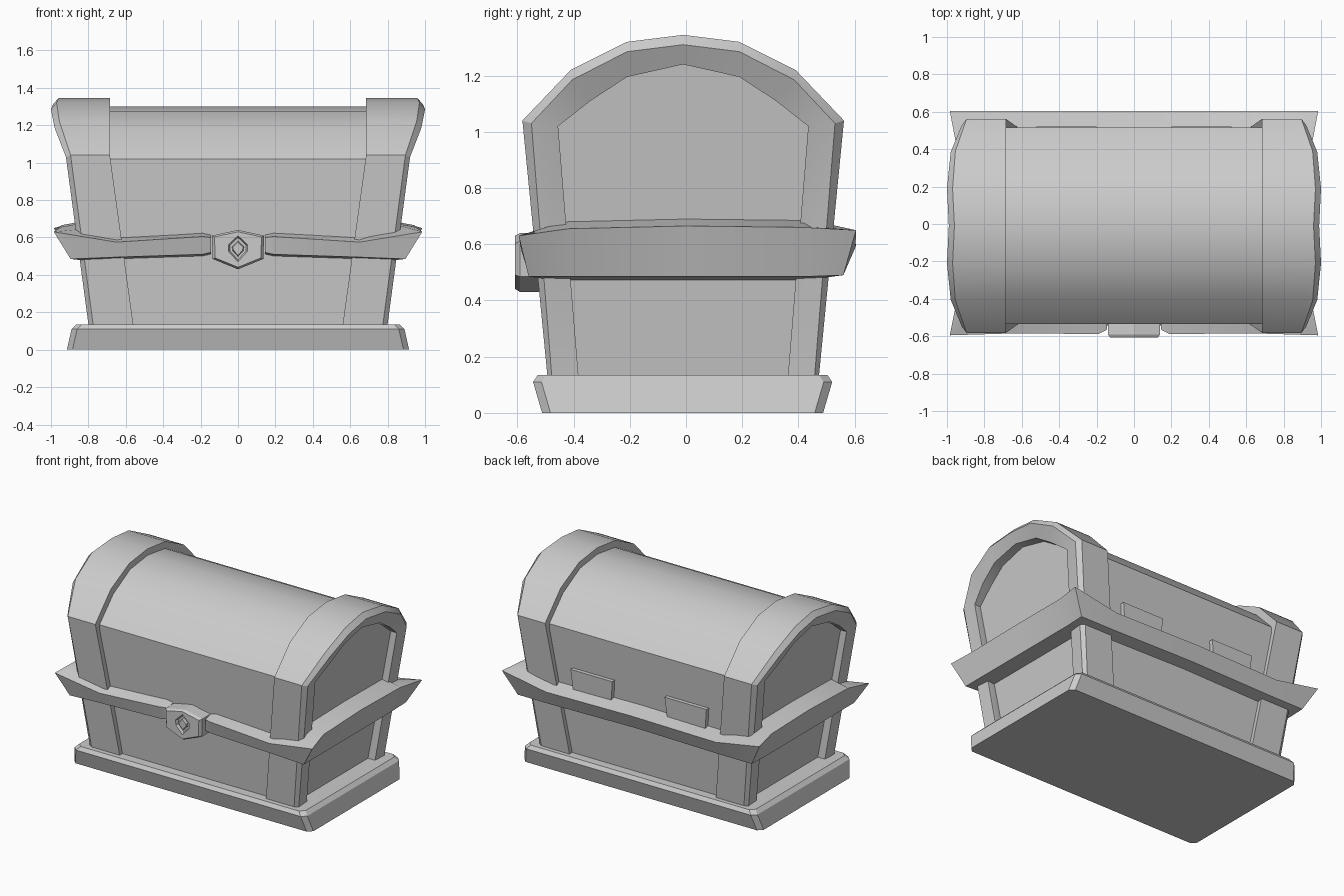
import bpy, bmesh
from math import radians

if "Cube" in bpy.data.objects:
    bpy.data.objects.remove(bpy.data.objects["Cube"])


def loft(name, rings, smooth=True):
    """Skin equal-length closed rings in order and cap both ends."""
    bm = bmesh.new()
    vs = [[bm.verts.new(p) for p in r] for r in rings]
    n = len(rings[0])
    for a, b in zip(vs, vs[1:]):
        for i in range(n):
            j = (i + 1) % n
            bm.faces.new((a[i], a[j], b[j], b[i]))
    bm.faces.new(vs[0])
    bm.faces.new(vs[-1])
    bmesh.ops.recalc_face_normals(bm, faces=bm.faces)
    me = bpy.data.meshes.new(name)
    bm.to_mesh(me)
    bm.free()
    ob = bpy.data.objects.new(name, me)
    bpy.context.collection.objects.link(ob)
    if smooth:
        bpy.context.view_layer.objects.active = ob
        ob.select_set(True)
        bpy.ops.object.shade_smooth_by_angle(angle=radians(28))
        ob.select_set(False)
    return ob


# base plinth with chamfered corners
def octagon(x, y, z, c=0.03):
    q = [(x, y - c), (x - c, y)]
    r = q + [(-a, b) for a, b in reversed(q)]
    r += [(-a, -b) for a, b in r]
    return [(a, b - 0.012, z) for a, b in r]


loft("base_plinth", [octagon(0.915, 0.50, 0), octagon(0.89, 0.532, 0.11),
                     octagon(0.865, 0.515, 0.135)], smooth=False)

# body with arched lid, ends leaning outward
half = [(-0.46, 0.1), (-0.535, 1.02), (-0.385, 1.175), (-0.2, 1.275)]
body = half + [(-0.01, 1.30)] + [(-y - 0.02, z) for y, z in reversed(half)]
loft("chest_body", [[(s * (0.74 + 0.14 * (z - 0.13)), y, z) for y, z in body]
                    for s in (-1, 1)])

# end bands: per station  outer (y,z), bevel (y,z), opening (y,z), inner x, edge x, face x, opening x, depth x
stations = [
    ((-0.48, 0.10), (-0.465, 0.10), (-0.37, 0.10), 0.555, 0.77, 0.795, 0.79, 0.72),
    ((-0.572, 1.04), (-0.54, 1.03), (-0.445, 1.02), 0.685, 0.895, 0.92, 0.91, 0.85),
    ((-0.40, 1.22), (-0.395, 1.185), (-0.33, 1.11), 0.685, 0.955, 0.98, 0.94, 0.86),
    ((-0.20, 1.32), (-0.20, 1.285), (-0.20, 1.195), 0.685, 0.97, 1.0, 0.955, 0.875),
    ((0, 1.345), (0, 1.31), (0, 1.24), 0.685, 0.96, 0.99, 0.955, 0.88),
]


def band_section(st, s, f):
    (oy, oz), (by, bz), (py, pz), xi, xe, xf, xo, xd = st
    pts = [(xi, oy * 0.87, oz - 0.09 * (oz > 1)), (xi, oy, oz), (xe, oy, oz),
           (xf, by, bz), (xo, py, pz), (xd, py, pz)]
    return [(s * x, f * y - 0.01, z) for x, y, z in pts]


for side, s in (("left", -1), ("right", 1)):
    rings = [band_section(t, s, 1) for t in stations]
    rings += [band_section(t, s, -1) for t in reversed(stations[:-1])]
    loft(side + "_end_band", rings)

# flared waist rail, open at the front: outer x, outer y, bottom z, outer top z, inner top z
rail = [
    (0.145, -0.565, 0.52, 0.60, 0.62), (0.19, -0.588, 0.51, 0.605, 0.63),
    (0.65, -0.585, 0.495, 0.575, 0.605), (0.985, -0.595, 0.485, 0.63, 0.65),
    (0.95, -0.42, 0.485, 0.655, 0.685), (0.945, 0, 0.485, 0.665, 0.695),
    (0.95, 0.42, 0.485, 0.66, 0.69), (0.985, 0.605, 0.49, 0.65, 0.66),
    (0.65, 0.603, 0.49, 0.59, 0.62), (0, 0.605, 0.50, 0.60, 0.63),
]


def clamp(v, m):
    return max(-m, min(m, v))


def rail_section(t, s):
    x, y, zb, zo, zi = t
    ix, iy = min(x, 0.79), clamp(y, 0.47)
    pts = [(ix, iy, zb - 0.012), (min(x, 0.895), clamp(y, 0.56), zb),
           (x, y, zo), (ix, iy, zi)]
    return [(s * a, b, c) for a, b, c in pts]


loft("waist_rail", [rail_section(t, 1) for t in rail]
     + [rail_section(t, -1) for t in reversed(rail[:-1])])

# clasp: six-sided plate with a sunken eye and raised pupil
hexa = [(0, 0.10), (0.14, 0.07), (0.135, -0.055), (0, -0.11), (-0.135, -0.055), (-0.14, 0.07)]
eye = [(0, 0.07), (0.052, 0.02), (0.05, -0.015), (0, -0.07), (-0.05, -0.015), (-0.052, 0.02)]


def clasp_ring(shape, k, y):
    return [(x * k, y, 0.54 + z * k) for x, z in shape]


loft("front_clasp", [clasp_ring(hexa, 1, -0.47), clasp_ring(hexa, 1, -0.59),
                     clasp_ring(hexa, 0.9, -0.608), clasp_ring(eye, 1, -0.608),
                     clasp_ring(eye, 0.85, -0.59), clasp_ring(eye, 0.6, -0.59),
                     clasp_ring(eye, 0.5, -0.606)], smooth=False)

# two hinge plates on the back
for side, cx in (("left", -0.36), ("right", 0.36)):
    loft(side + "_hinge_plate",
         [[(cx - w, y0 + d, z), (cx + w, y0 + d, z), (cx + w, y0 - 0.05, z), (cx - w, y0 - 0.05, z)]
          for z, y0, w, d in ((0.56, 0.48, 0.14, 0.03), (0.75, 0.495, 0.16, 0.025))], smooth=False)
